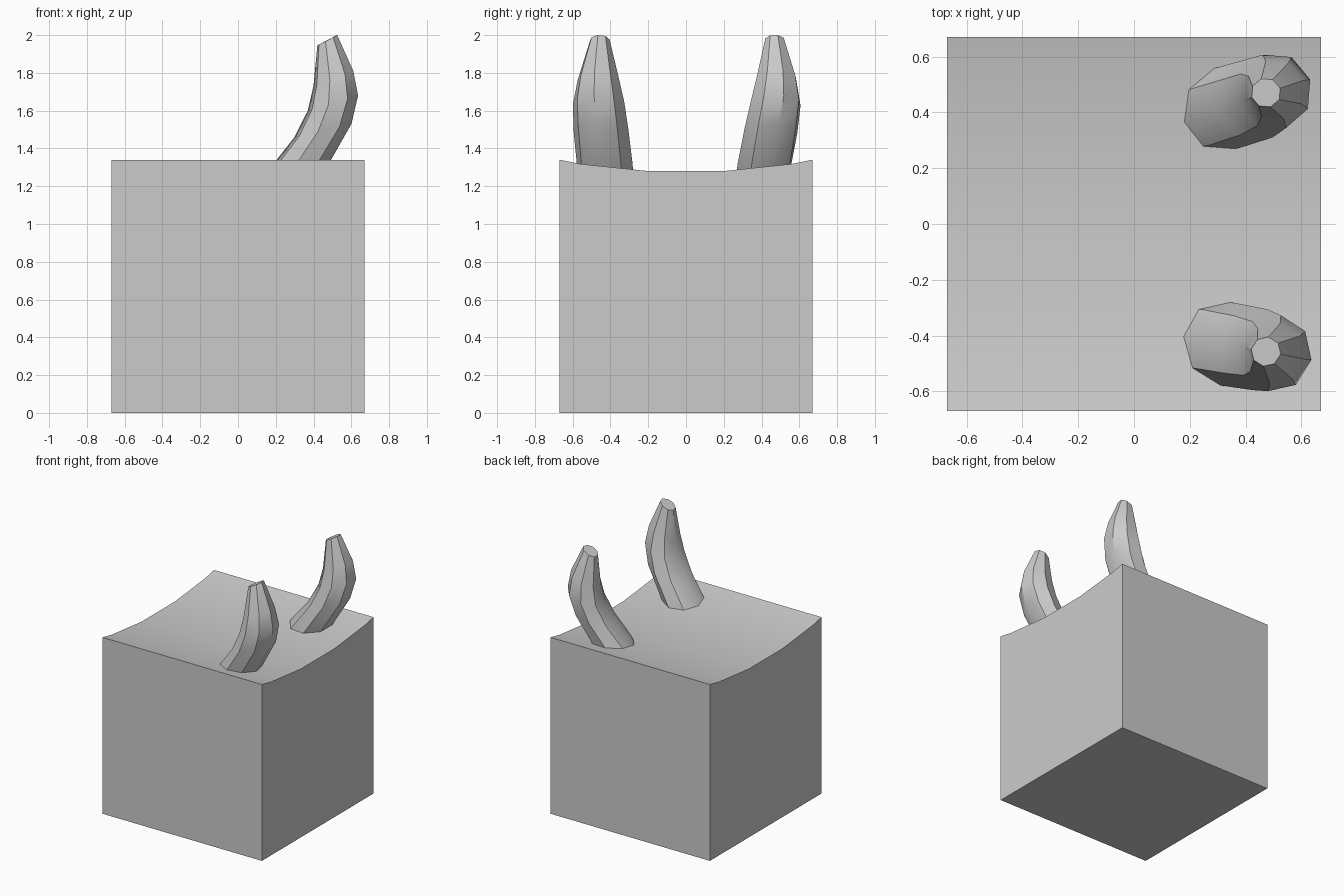
import bpy, bmesh, math
from mathutils import Vector

cube = bpy.data.objects.get("Cube")
if cube:
    bpy.data.objects.remove(cube, do_unlink=True)

GREY = (0.6, 0.6, 0.6, 1)
grey = bpy.data.materials.new("plain_grey")
grey.diffuse_color = GREY
grey.use_nodes = True
grey.node_tree.nodes["Principled BSDF"].inputs["Base Color"].default_value = GREY


def loft(name, rings):
    """Skin a row of equal-length point rings and cap both ends."""
    bm = bmesh.new()
    rows = [[bm.verts.new(p) for p in ring] for ring in rings]
    for a, b in zip(rows, rows[1:]):
        for i in range(len(a)):
            j = (i + 1) % len(a)
            bm.faces.new((a[i], a[j], b[j], b[i]))
    bm.faces.new(rows[0])
    bm.faces.new(rows[-1])
    bmesh.ops.recalc_face_normals(bm, faces=bm.faces)
    mesh = bpy.data.meshes.new(name)
    bm.to_mesh(mesh)
    bm.free()
    mesh.materials.append(grey)
    obj = bpy.data.objects.new(name, mesh)
    bpy.context.collection.objects.link(obj)
    bpy.ops.object.select_all(action='DESELECT')
    obj.select_set(True)
    bpy.context.view_layer.objects.active = obj
    bpy.ops.object.shade_smooth_by_angle(angle=math.radians(40))
    return obj


# Block with a dished top, drawn as a side profile and swept across x
H = 0.67
dish = [(H, 1.34), (0.56, 1.318), (0.2, 1.28)]
profile = [(-H, 0), (H, 0)] + dish + [(-y, z) for y, z in reversed(dish)]
loft("block", [[(x, y, z) for y, z in profile] for x in (-H, H)])

# Horn sections: inner edge (x, z), outer edge (x, z)
SECTIONS = [
    ((0.14, 1.24), (0.42, 1.22)),
    ((0.19, 1.32), (0.475, 1.31)),
    ((0.30, 1.46), (0.60, 1.53)),
    ((0.37, 1.60), (0.635, 1.68)),
    ((0.40, 1.73), (0.61, 1.81)),
    ((0.42, 1.945), (0.525, 2.0)),
]


def horn(name, centres, twist):
    """Curved eight-sided horn with a flat tip; centres are y per section."""
    widths = (0.148, 0.15, 0.147, 0.138, 0.11, 0.053)
    rings = []
    for (inner, outer), y, w in zip(SECTIONS, centres, widths):
        a, b = Vector((inner[0], y, inner[1])), Vector((outer[0], y, outer[1]))
        mid, half = (a + b) / 2, (b - a) / 2 * 1.02
        ring = []
        for k in range(8):
            t = math.radians(twist + 45 * k)
            ring.append(mid + half * math.cos(t) + Vector((0, w * math.sin(t), 0)))
        rings.append(ring)
    top = max(p.z for p in rings[-1])
    for p in rings[-1]:
        p.z += 2.0 - top
    loft(name, rings)


horn("front_horn", (-0.425, -0.43, -0.45, -0.463, -0.465, -0.457), -10)
horn("back_horn", (0.405, 0.415, 0.45, 0.475, 0.48, 0.47), 18)
